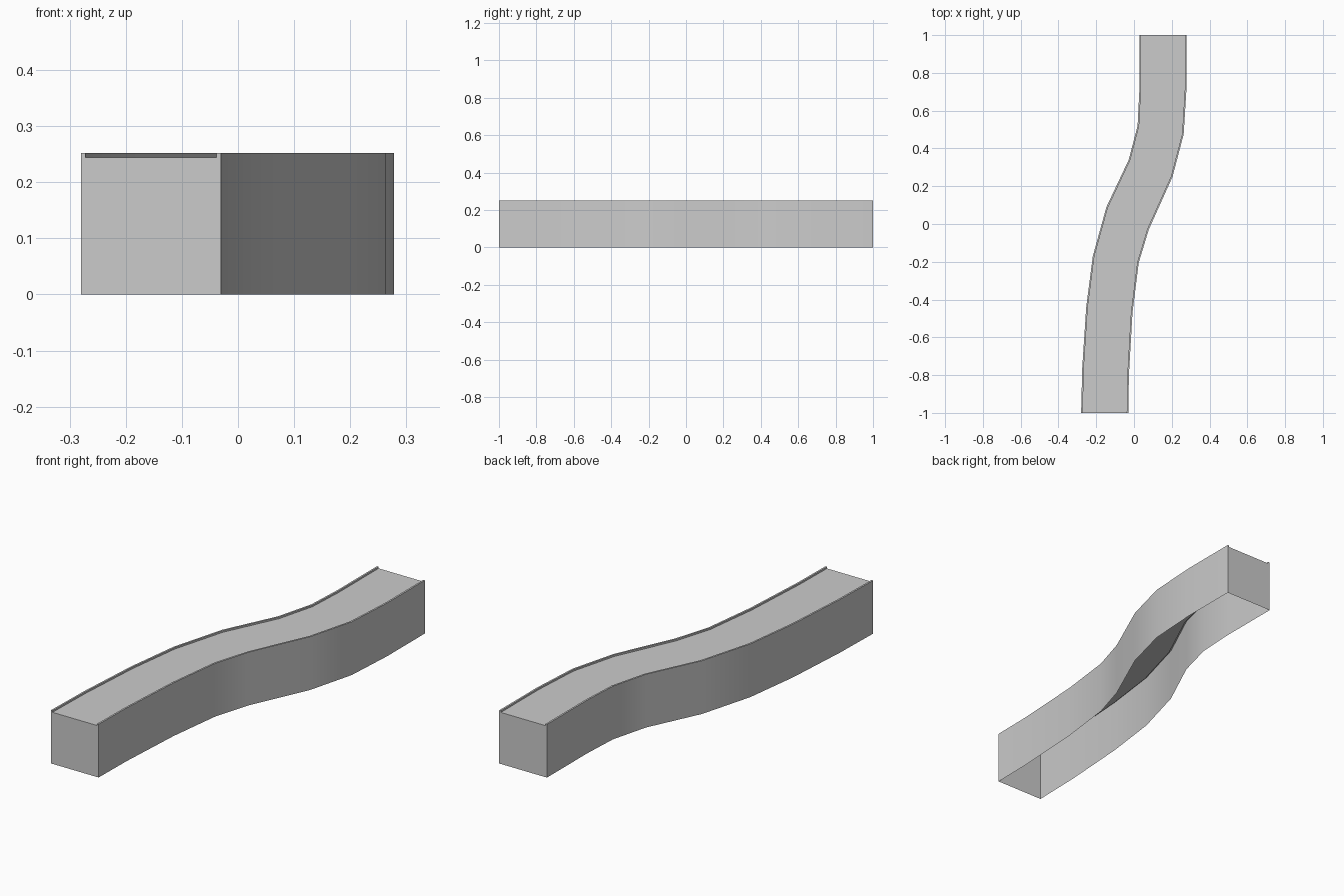
import bpy, bmesh, math
from mathutils import Vector

cube = bpy.data.objects.get("Cube")
if cube:
    bpy.data.objects.remove(cube, do_unlink=True)

HEIGHT = 0.252
FLOOR = 0.244   # level of the sunken walkway between the rims
RIM = 0.034     # rim width as a share of the full width

# Plan curves of the two side walls, front to back
left_edge = [(-0.28, -1), (-0.274, -0.76), (-0.253, -0.44), (-0.218, -0.17), (-0.146, 0.09),
             (-0.028, 0.34), (0.019, 0.52), (0.028, 0.7), (0.028, 1)]
right_edge = [(-0.03, -1), (-0.027, -0.8), (-0.008, -0.47), (0.025, -0.205), (0.078, -0.03),
              (0.204, 0.25), (0.263, 0.475), (0.278, 0.72), (0.278, 1)]

# Cross-section as (share of width, height), open underneath
section = [(0, 0), (0, HEIGHT), (RIM, HEIGHT), (RIM, FLOOR)]
section += [(1 - t, z) for t, z in reversed(section)]


def grey_material():
    mat = bpy.data.materials.new("light grey")
    mat.use_nodes = True
    colour = (0.6, 0.6, 0.6, 1)
    mat.diffuse_color = colour
    mat.node_tree.nodes["Principled BSDF"].inputs["Base Color"].default_value = colour
    return mat


def build_path():
    bm = bmesh.new()
    rings = []
    for a, b in zip(left_edge, right_edge):
        a, b = Vector(a), Vector(b)
        rings.append([bm.verts.new((*a.lerp(b, t), z)) for t, z in section])
    # Side walls, rims and sunken floor
    for near, far in zip(rings, rings[1:]):
        for i in range(len(section) - 1):
            bm.faces.new((near[i], near[i + 1], far[i + 1], far[i]))
    # End caps
    bm.faces.new(rings[0][::-1])
    bm.faces.new(rings[-1])
    mesh = bpy.data.meshes.new("curved_path")
    bm.to_mesh(mesh)
    bm.free()
    obj = bpy.data.objects.new("curved_path", mesh)
    bpy.context.collection.objects.link(obj)
    return obj


path = build_path()
path.data.materials.append(grey_material())
bpy.ops.object.select_all(action='DESELECT')
path.select_set(True)
bpy.context.view_layer.objects.active = path
bpy.ops.object.shade_smooth_by_angle(angle=math.radians(35))
